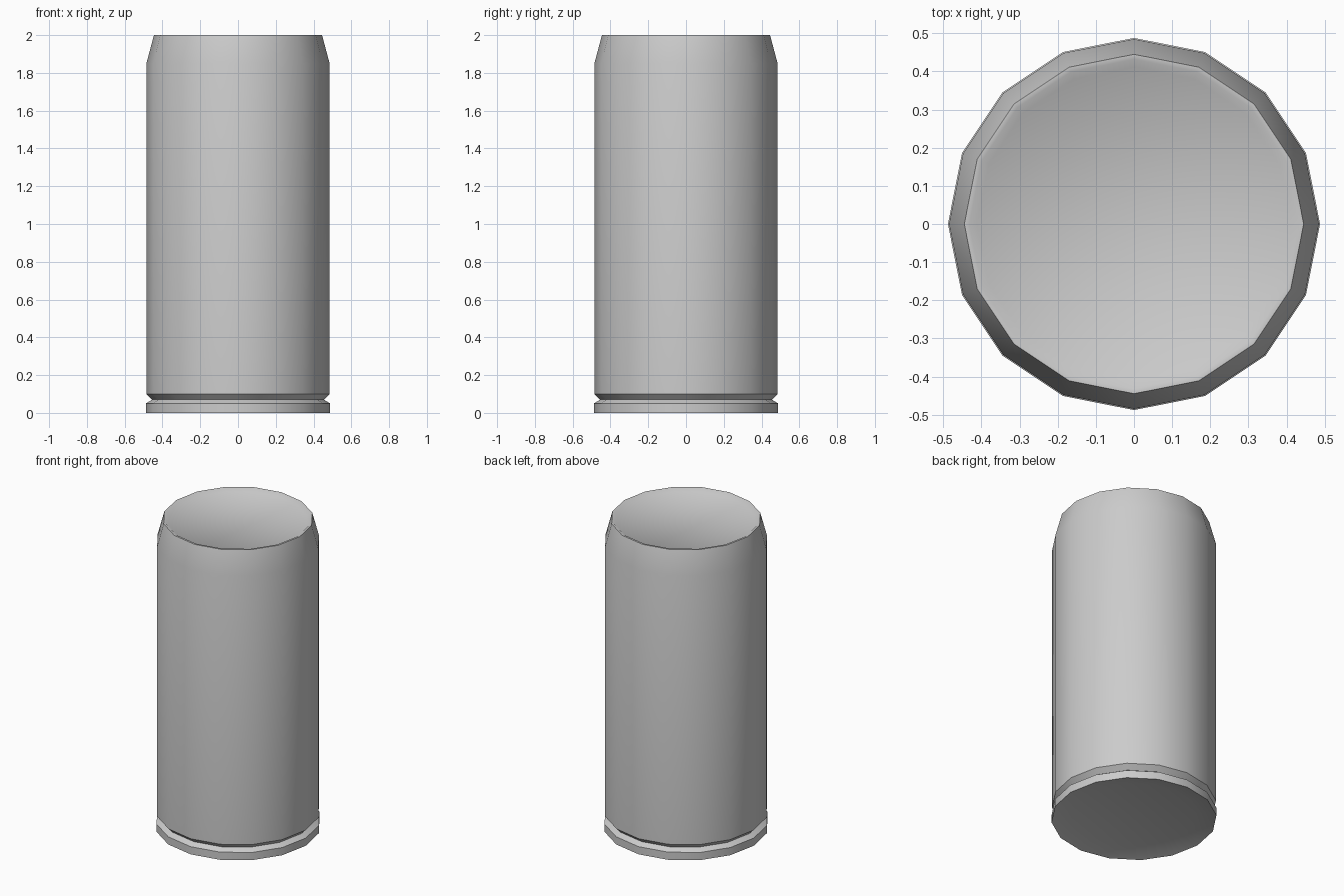
import bpy, bmesh, math

if "Cube" in bpy.data.objects:
    bpy.data.objects.remove(bpy.data.objects["Cube"])

SIDES = 16

def lathe(name, profile, sides):
    """Revolve (radius, z) rings and cap both ends."""
    bm = bmesh.new()
    rings = []
    for r, z in profile:
        rings.append([bm.verts.new((r * math.cos(2 * math.pi * i / sides),
                                    r * math.sin(2 * math.pi * i / sides), z))
                      for i in range(sides)])
    for a, b in zip(rings, rings[1:]):
        for i in range(sides):
            j = (i + 1) % sides
            bm.faces.new((a[i], a[j], b[j], b[i]))
    bm.faces.new(rings[0][::-1])
    bm.faces.new(rings[-1])
    bmesh.ops.recalc_face_normals(bm, faces=bm.faces)
    mesh = bpy.data.meshes.new(name)
    bm.to_mesh(mesh)
    bm.free()
    obj = bpy.data.objects.new(name, mesh)
    bpy.context.collection.objects.link(obj)
    bpy.ops.object.select_all(action='DESELECT')
    obj.select_set(True)
    bpy.context.view_layer.objects.active = obj
    bpy.ops.object.shade_smooth_by_angle(angle=math.radians(40))
    return obj

# Casing: recessed base, rim, groove, straight body, tapered neck, recessed top
lathe("casing", [
    (0.37, 0.03), (0.488, 0.0), (0.488, 0.05),
    (0.455, 0.07), (0.485, 0.10), (0.485, 1.85),
    (0.445, 2.0), (0.432, 2.0), (0.412, 1.985),
], SIDES)
